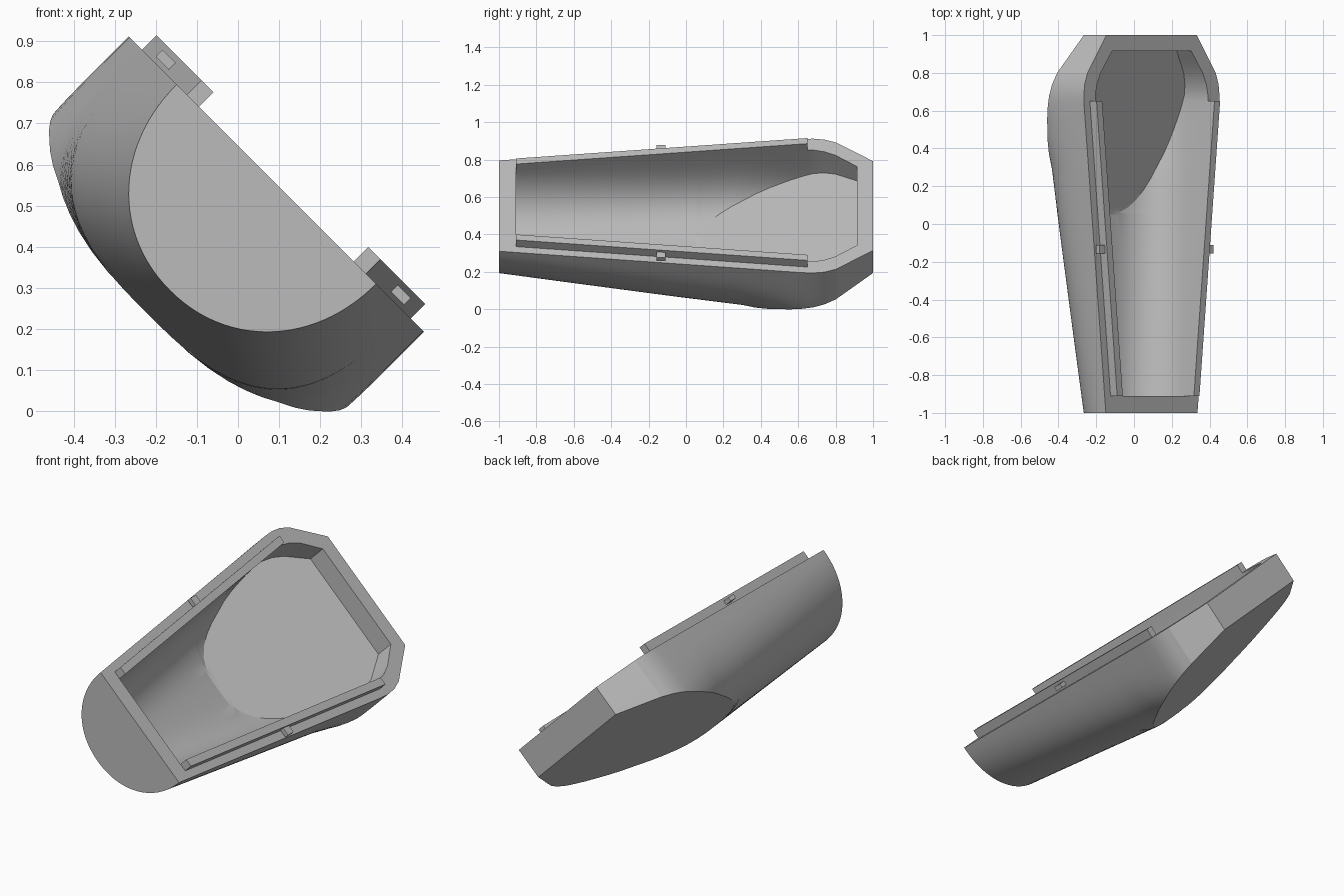
import bpy, math

cube = bpy.data.objects.get("Cube")
if cube:
    bpy.data.objects.remove(cube, do_unlink=True)

grey = bpy.data.materials.new("plain grey")
grey.use_nodes = True
COLOUR = (0.5, 0.5, 0.5, 1)
grey.diffuse_color = COLOUR
grey.node_tree.nodes["Principled BSDF"].inputs["Base Color"].default_value = COLOUR

WALL = 0.086      # shell thickness
KINK = 0.05       # where the flat back panel begins
ROOT = math.sqrt(0.5)


def place(u, y, v):
    """u runs across the tilted opening, v points out of it."""
    return (0.0935 + (u + v) * ROOT, y, 0.5525 + (v - u) * ROOT)


def lerp(table, y):
    for (y0, a), (y1, b) in zip(table, table[1:]):
        if y <= y1:
            return a + (b - a) * (y - y0) / (y1 - y0)
    return table[-1][1]


WIDTH = [(-1, .343), (.62, .505), (.68, .508), (.74, .501), (.8, .48), (1, .338)]
SQUARENESS = [(-1, 2.08), (0, 2.9), (.3, 3.1), (.5, 3.9), (.7, 5.5), (1, 8)]
INSET = [(-1, WALL), (.68, WALL), (.8, .098), (1, .104)]


def section(y, inner):
    """U-shaped section, cut by the sloping back panel."""
    a = lerp(WIDTH, y) - (lerp(INSET, y) if inner else 0)
    off = WALL if inner else 0
    d = 0.366 + 0.075 * (y + 1) - off
    f = 0.17 + 0.29 * (1 - y) - off
    p = lerp(SQUARENESS, y)
    curve = lambda t: (a * math.cos(t) ** (2 / p), d * math.sin(t) ** (2 / p))
    cut = y > KINK + 0.005
    tc = math.asin((f / d) ** (p / 2)) if cut else math.acos(0.5 ** (p / 2))
    n, m = 18, 8
    half = [curve(tc * i / n) for i in range(n + 1)]
    for i in range(1, m + 1):
        if cut:
            half.append((half[n][0] * (1 - i / m), f))
        else:
            half.append(curve(tc + (math.pi / 2 - tc) * i / m - 1e-9))
    half[-1] = (0, half[-1][1])
    full = half + [(-u, v) for u, v in reversed(half[:-1])]
    return [place(u, y, -v) for u, v in full]


def make(name, verts, faces):
    mesh = bpy.data.meshes.new(name)
    mesh.from_pydata(verts, [], faces)
    mesh.materials.append(grey)
    obj = bpy.data.objects.new(name, mesh)
    bpy.context.collection.objects.link(obj)
    bpy.ops.object.select_all(action='DESELECT')
    bpy.context.view_layer.objects.active = obj
    obj.select_set(True)
    bpy.ops.object.mode_set(mode='EDIT')
    bpy.ops.mesh.select_all(action='SELECT')
    bpy.ops.mesh.normals_make_consistent(inside=False)
    bpy.ops.object.mode_set(mode='OBJECT')
    return obj


# Hollow shell: outer and inner skins joined by a flat rim
stations = [-1, -.8, -.6, -.4, -.2, -.08, KINK, .065, .09, .13, .18, .24, .3, .37,
            .44, .5, .56, .62, .65, .68, .71, .74, .77, .8, .86, 1]
inner_stations = [-.91] + stations[1:-1] + [.915]
rows = [section(y, False) for y in stations] + [section(y, True) for y in inner_stations]
count, size = len(stations), len(rows[0])
verts = [p for row in rows for p in row]
idx = lambda r, c: r * size + c
faces = []
for start in (0, count):
    for r in range(start, start + count - 1):
        for c in range(size - 1):
            faces.append((idx(r, c), idx(r, c + 1), idx(r + 1, c + 1), idx(r + 1, c)))
    for r in (start, start + count - 1):
        faces.append([idx(r, c) for c in range(size)])
last = size - 1
for c in (0, last):
    for r in range(count - 1):
        faces.append((idx(r, c), idx(r + 1, c), idx(r + 1 + count, c), idx(r + count, c)))
for r in (0, count - 1):
    faces.append((idx(r, 0), idx(r, last), idx(r + count, last), idx(r + count, 0)))
make("shell", verts, faces)
bpy.ops.object.shade_smooth_by_angle(angle=math.radians(16))


def bar(name, ends, low, high):
    """Straight bar; ends holds (y, inner u, outer u) at each end."""
    pts = []
    for y, u0, u1 in ends:
        pts += [place(u0, y, low), place(u1, y, low), place(u1, y, high), place(u0, y, high)]
    quads = [(0, 1, 2, 3), (4, 5, 6, 7)]
    quads += [(i, (i + 1) % 4, (i + 1) % 4 + 4, i + 4) for i in range(4)]
    make(name, pts, quads)


# Rails along both long edges, each with a small catch on its outside
for side, label in ((1, "left"), (-1, "right")):
    ends = [(y, side * (lerp(WIDTH, y) - WALL), side * (lerp(WIDTH, y) - 0.044))
            for y in (-.91, .65)]
    bar(label + "_rail", ends, -0.004, 0.05)
    bar(label + "_catch", [(y, side * .37, side * .427) for y in (-.157, -.11)], .012, .035)
